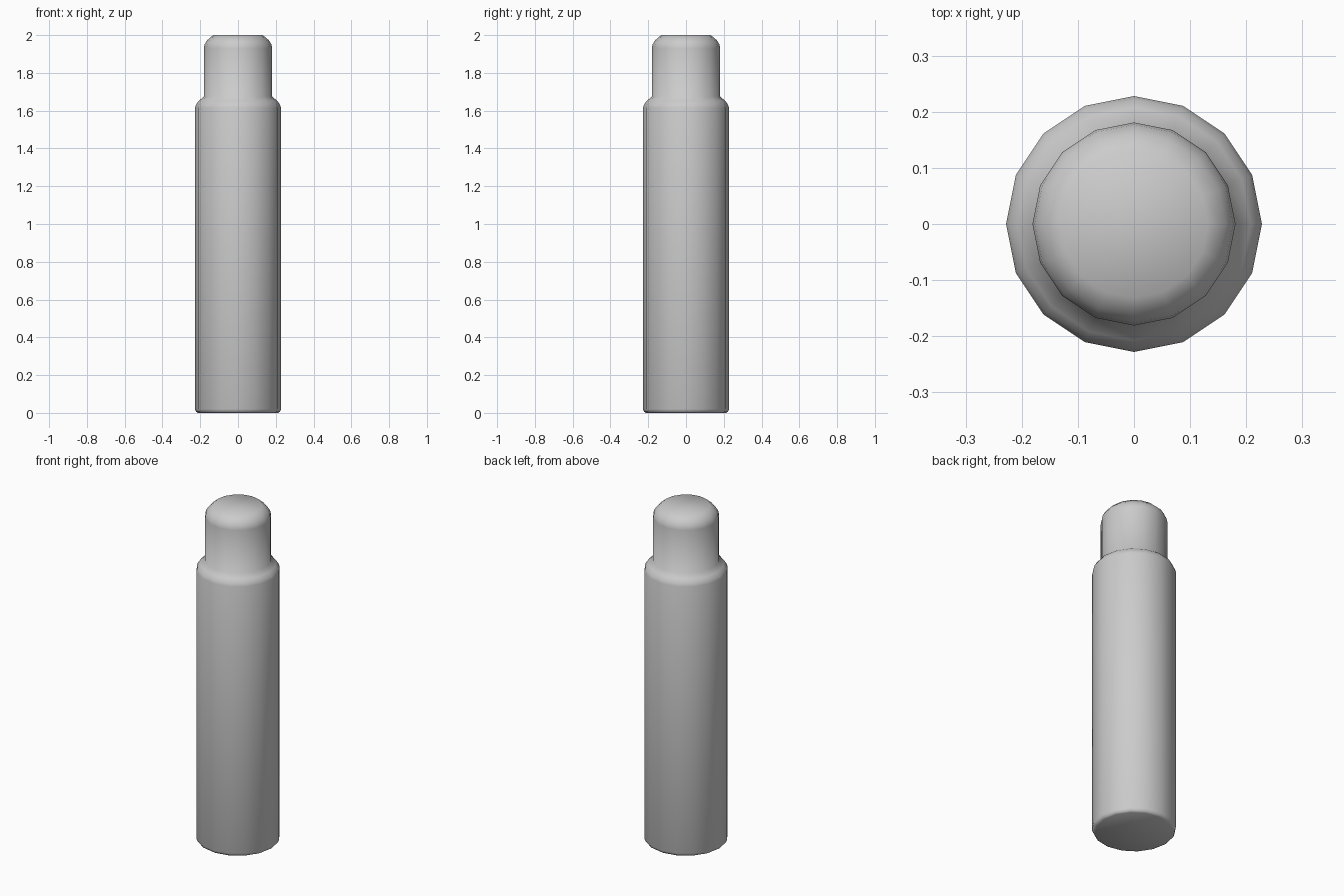
import bpy, bmesh, math

if "Cube" in bpy.data.objects:
    bpy.data.objects.remove(bpy.data.objects["Cube"])

SIDES = 16


def lathe(name, profile):
    """Revolve (radius, height) points around z and close both ends."""
    bm = bmesh.new()
    rings = []
    for r, z in profile:
        rings.append([bm.verts.new((r * math.cos(2 * math.pi * i / SIDES),
                                    r * math.sin(2 * math.pi * i / SIDES), z))
                      for i in range(SIDES)])
    for low, high in zip(rings, rings[1:]):
        for i in range(SIDES):
            j = (i + 1) % SIDES
            bm.faces.new((low[i], low[j], high[j], high[i]))
    bm.faces.new(rings[0][::-1])
    bm.faces.new(rings[-1])
    for face in bm.faces:
        face.smooth = True
    mesh = bpy.data.meshes.new(name)
    bm.to_mesh(mesh)
    bm.free()
    obj = bpy.data.objects.new(name, mesh)
    bpy.context.collection.objects.link(obj)
    return obj


# Stepped cylinder: chamfered foot, straight body, rounded shoulder, narrow rounded tip
lathe("stepped_cylinder", [
    (0.212, 0.0), (0.222, 0.006), (0.228, 0.02),
    (0.228, 1.615), (0.222, 1.632), (0.208, 1.652), (0.181, 1.674),
    (0.181, 1.93), (0.177, 1.951), (0.163, 1.973), (0.132, 2.0),
])
